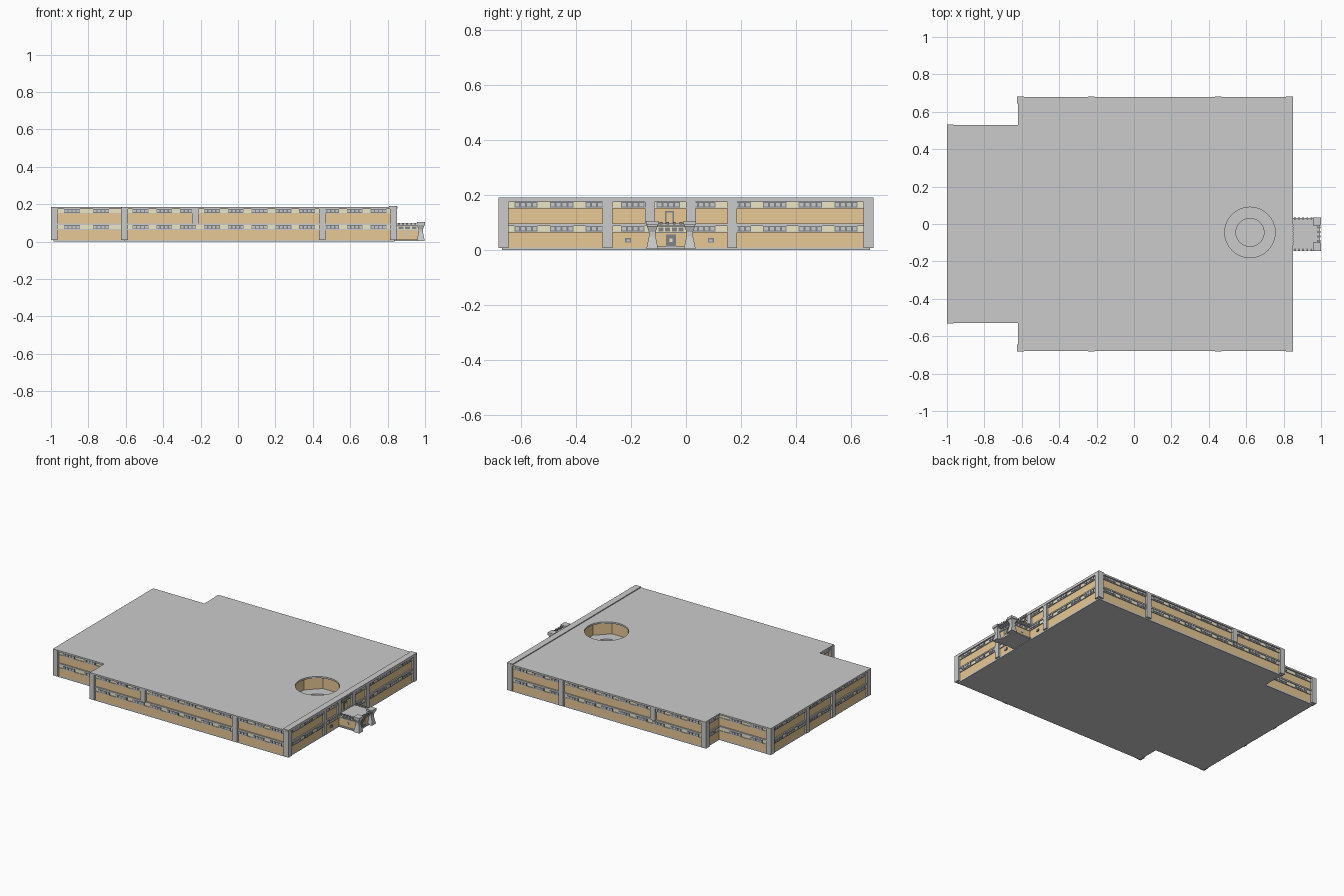
import bpy, bmesh, math
from mathutils import Vector, Matrix

if "Cube" in bpy.data.objects:
    bpy.data.objects.remove(bpy.data.objects["Cube"])

def material(name, color):
    m = bpy.data.materials.new(name)
    m.diffuse_color = (*color, 1)
    m.use_nodes = True
    m.node_tree.nodes["Principled BSDF"].inputs["Base Color"].default_value = m.diffuse_color
    return m

TAN = material("tan_wall", (0.8, 0.58, 0.3))
CREAM = material("cream_glass", (0.85, 0.8, 0.55))
DARK = material("dark_frame", (0.22, 0.23, 0.25))
parts = {}

def get(name, mat=None):
    return parts.setdefault(name, (bmesh.new(), mat))[0]

def box(bm, lo, hi, origin=(0, 0), d=(1, 0)):
    """Box in a local frame: first axis along d, second axis out of the wall."""
    dx, dy = d
    rot = Matrix(((dx, dy, 0, origin[0]), (dy, -dx, 0, origin[1]), (0, 0, 1, 0), (0, 0, 0, 1)))
    lo, hi = Vector(lo), Vector(hi)
    size = Matrix.Diagonal((*(hi - lo), 1))
    bmesh.ops.create_cube(bm, size=1, matrix=rot @ Matrix.Translation((lo + hi) / 2) @ size)

def world_box(bm, x, y, z):
    box(bm, (x[0], -y[1], z[0]), (x[1], -y[0], z[1]))

def prism(bm, pts, z0, z1):
    f = bm.faces.new([bm.verts.new((x, y, z0)) for x, y in pts])
    r = bmesh.ops.extrude_face_region(bm, geom=[f])
    bmesh.ops.translate(bm, vec=(0, 0, z1 - z0),
                        verts=[v for v in r["geom"] if isinstance(v, bmesh.types.BMVert)])

def loft_squares(bm, cx, cy, sections):
    rings = [[bm.verts.new((cx + h * a, cy + h * b, z))
              for a, b in ((-1, -1), (1, -1), (1, 1), (-1, 1))] for z, h in sections]
    for a, b in zip(rings, rings[1:]):
        for i in range(4):
            bm.faces.new((a[i], a[(i + 1) % 4], b[(i + 1) % 4], b[i]))
    bm.faces.new(rings[0])
    bm.faces.new(rings[-1])

def footprint(i=0.0):
    return [(-1 + i, -.53 + i), (-.62 + i, -.53 + i), (-.62 + i, -.68 + i), (.85 - i, -.68 + i),
            (.85 - i, .68 - i), (-.62 + i, .68 - i), (-.62 + i, .53 - i), (-1 + i, .53 - i)]

# slabs
prism(get("base_slab"), footprint(.013), 0, .01)
prism(get("middle_floor"), footprint(.005), .088, .097)
prism(get("roof"), footprint(), .174, .185)
world_box(get("roof_parapet"), (.808, .85), (-.68, .68), (.18, .191))

# window group: frame with four panes
def window_group(o, d, c, z0, z1):
    w, zc = .085, (z0 + z1) / 2
    box(get("window_frames", DARK), (c - w / 2, -.012, z0), (c + w / 2, -.007, z1), o, d)
    for k in range(4):
        s = c + (k - 1.5) * w / 4
        box(get("window_panes"), (s - .007, -.009, zc - .006), (s + .007, -.0045, zc + .006), o, d)

# facades: walls, sills, window strips
pts = footprint()
for i, a in enumerate(pts):
    b = pts[(i + 1) % 8]
    L = (Vector(b) - Vector(a)).length
    d = ((b[0] - a[0]) / L, (b[1] - a[1]) / L)
    e0 = -.02 if i == 1 else .02
    e1 = L + .02 if i in (0, 5) else L - .02
    if i == 1:
        e0, e1 = -.02, L - .02
    if i == 6:
        e0 = -.02
    for z0, z1, zs in ((.008, .063, .088), (.097, .15, .174)):
        box(get("walls", TAN), (e0, -.025, z0), (e1, -.013, z1), a, d)
        box(get("sills"), (e0, -.025, z1), (e1, -.007, z1 + .004), a, d)
        box(get("window_strips", CREAM), (e0, -.025, z1 + .004), (e1, -.011, zs), a, d)
        n = max(1, round((L - .07) / .13))
        for k in range(n):
            window_group(a, d, .035 + (L - .07) * (k + .5) / n, z1 + .004, zs)

# pillars at the outer corners and along the walls
pil = get("pillars")
P = .036
for s in (-1, 1):
    for x0, x1, y, z0 in ((-1, -1 + P, .53, .008), (-.625, -.625 + P, .68, .008),
                          (.85 - P, .851, .68, .008), (.433, .433 + P, .68, .008),
                          (-.247, -.247 + P, .68, .092)):
        ys = sorted((s * (y + .001), s * (y - P)))
        world_box(pil, (x0, x1), ys, (z0, .183))
    world_box(pil, (-1.0, -.97), sorted((s * .12, s * .152)), (.008, .183))
for y, z0 in ((-.285, .008), (.168, .008), (-.132, .09), (.017, .09)):
    world_box(pil, (.815, .848), (y - .0175, y + .0175), (z0, .183))

# upper doorway and small wall windows on the right side
world_box(get("upper_door_frame", DARK), (.83, .841), (-.077, -.043), (.097, .142))
world_box(get("upper_door", TAN), (.83, .843), (-.071, -.049), (.097, .136))
for y in (-.21, .09):
    world_box(get("small_windows", DARK), (.83, .842), (y - .011, y + .011), (.028, .044))
    world_box(get("small_window_panes"), (.83, .844), (y - .006, y + .006), (.031, .038))
for k in range(9):
    world_box(get("parapet_blocks"), (.84, .853), (-.112 + k * .0125, -.104 + k * .0125), (.177, .189))

# entrance porch
CY = -.0545
world_box(get("porch_base"), (.83, .975), (CY - .08, CY + .08), (.004, .012))
world_box(get("porch_body", TAN), (.83, .967), (CY - .07, CY + .07), (.01, .064))
world_box(get("porch_strip", CREAM), (.83, .966), (CY - .069, CY + .069), (.064, .084))
world_box(get("porch_roof"), (.83, .985), (CY - .085, CY + .085), (.084, .092))
world_box(get("porch_sill"), (.83, .972), (CY - .074, CY + .074), (.061, .066))
world_box(get("porch_door", DARK), (.96, .971), (CY - .018, CY + .018), (.01, .056))
world_box(get("porch_door_pane", CREAM), (.96, .973), (CY - .006, CY + .006), (.03, .042))
for s in (-1, 1):
    y = CY + s * .068
    # flared front legs with caps
    loft_squares(get("porch_legs"), .977, y,
                 [(.004, .0215), (.05, .012), (.066, .012), (.088, .02)])
    world_box(get("leg_caps"), (.957, 1.0), (y - .0225, y + .0225), (.09, .106))
    # side rails and posts
    yr = CY + s * .083
    world_box(get("porch_rails"), (.85, .96), (yr - .004, yr + .004), (.09, .097))
    for k in range(5):
        x = .86 + k * .022
        world_box(get("porch_posts", DARK), (x - .005, x + .005), (yr - .006, yr + .006), (.09, .1))
    for k in range(3):
        x = .872 + k * .035
        world_box(get("porch_side_windows", DARK), (x - .013, x + .013),
                  (CY + s * .07 - .003, CY + s * .07 + .003), (.067, .082))
    # round side window
    bmesh.ops.create_cone(get("round_windows"), cap_ends=True, segments=12, radius1=.01, radius2=.01,
                          depth=.006, matrix=Matrix.Translation((.9, CY + s * .07, .038))
                          @ Matrix.Rotation(math.pi / 2, 4, 'X'))
world_box(get("porch_rails"), (.982, .994), (CY - .05, CY + .05), (.088, .097))
for k in range(4):
    y = CY - .036 + k * .024
    world_box(get("porch_posts", DARK), (.98, .996), (y - .005, y + .005), (.09, .101))
    world_box(get("porch_front_windows", DARK), (.96, .97), (y - .009, y + .009), (.067, .082))

# octagonal light well walls
well = get("light_well_walls", TAN)
HX, HY, R = .62, -.045, .142
for k in range(8):
    a = math.pi / 4 * k
    d = (math.cos(a), math.sin(a))
    o = (HX + d[1] * R, HY - d[0] * R)
    h = R * math.tan(math.pi / 8)
    box(well, (-h, 0, .097), (h, .006, .174), o, d)

# build objects
objs = {}
for name, (bm, mat) in parts.items():
    bmesh.ops.recalc_face_normals(bm, faces=bm.faces)
    me = bpy.data.meshes.new(name)
    bm.to_mesh(me)
    bm.free()
    if mat:
        me.materials.append(mat)
    objs[name] = bpy.data.objects.new(name, me)
    bpy.context.collection.objects.link(objs[name])

# round openings in the roof and middle floor
for target, r, z in (("roof", .135, .18), ("middle_floor", .075, .092)):
    bpy.ops.mesh.primitive_cylinder_add(vertices=32, radius=r, depth=.05, location=(HX, HY, z))
    cut = bpy.context.object
    cut.name = target + "_cutter"
    cut.hide_render = True
    cut.hide_set(True)
    m = objs[target].modifiers.new("opening", 'BOOLEAN')
    m.operation, m.object, m.solver = 'DIFFERENCE', cut, 'EXACT'
